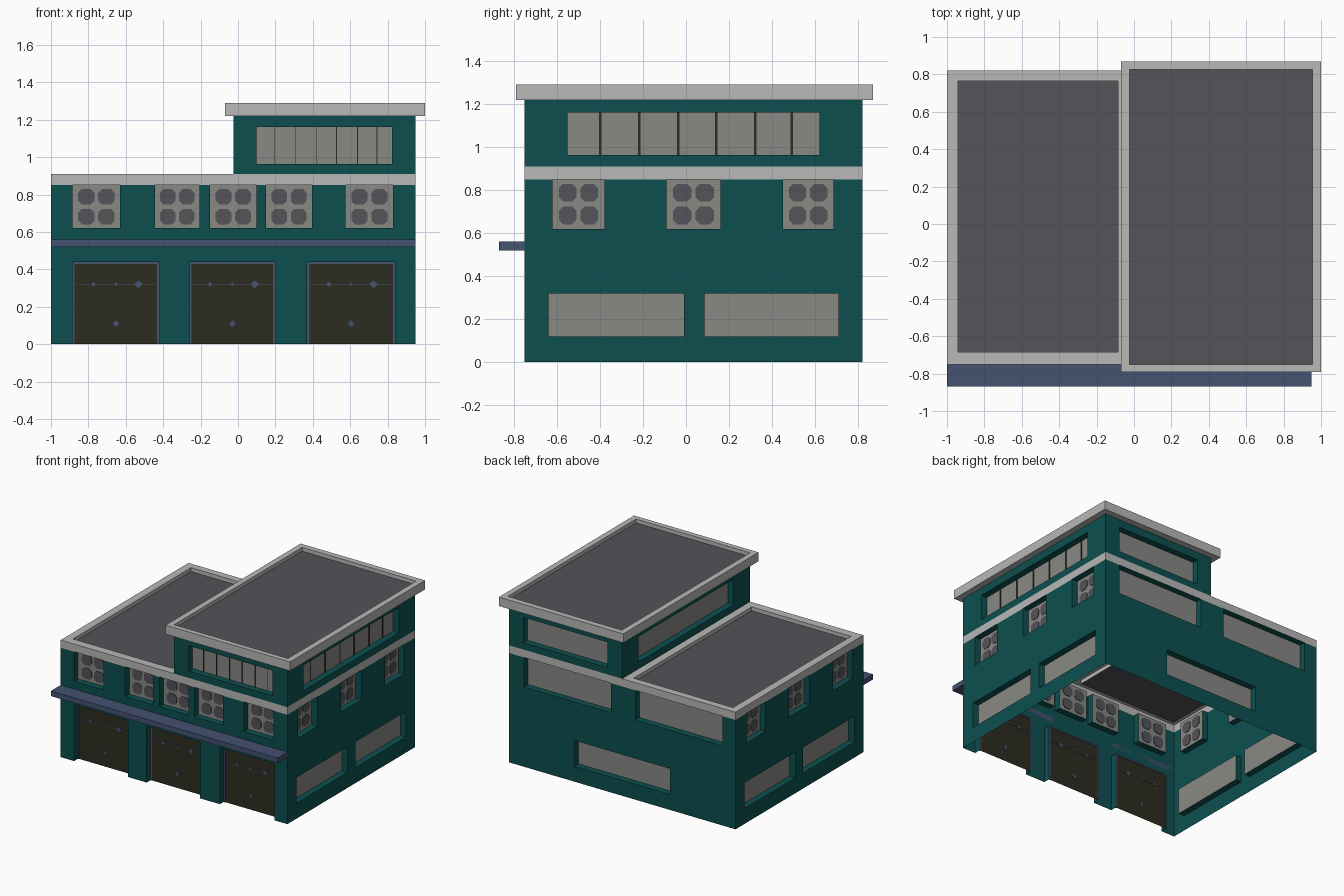
import bpy, bmesh
from mathutils import Vector

if "Cube" in bpy.data.objects:
    bpy.data.objects.remove(bpy.data.objects["Cube"])


def mat(name, rgb):
    m = bpy.data.materials.new(name)
    m.diffuse_color = (*rgb, 1)
    m.use_nodes = True
    m.node_tree.nodes["Principled BSDF"].inputs["Base Color"].default_value = m.diffuse_color
    return m


TEAL = mat("teal wall", (0.004, 0.078, 0.078))
TRIM = mat("light grey trim", (0.48, 0.48, 0.475))
GLASS = mat("window grey", (0.246, 0.246, 0.231))
ROOF = mat("dark grey", (0.088, 0.088, 0.1))
BLUE = mat("slate blue", (0.058, 0.085, 0.165))
DOOR = mat("dark olive", (0.027, 0.025, 0.0144))

X0, X1, Y0, Y1 = -1.0, 0.95, -0.75, 0.82    # main walls
XU = -0.025                                # left wall of upper storey
DEPTH = 0.05                               # recess of openings


class Side:
    """Wall frame: u runs along the wall, z up, d outwards."""
    def __init__(self, name, origin, u, n):
        self.name, self.o, self.u, self.n = name, Vector(origin), Vector(u), Vector(n)

    def at(self, u, z, d=0.0):
        return self.o + self.u * u + self.n * d + Vector((0, 0, z))


def build(name, faces, material):
    bm = bmesh.new()
    for f in faces:
        bm.faces.new([bm.verts.new(p) for p in f])
    bmesh.ops.remove_doubles(bm, verts=bm.verts, dist=1e-5)
    me = bpy.data.meshes.new(name)
    bm.to_mesh(me)
    bm.free()
    me.materials.append(material)
    ob = bpy.data.objects.new(name, me)
    bpy.context.collection.objects.link(ob)
    return ob


def rect(s, u0, z0, u1, z1, d=0.0):
    return [s.at(u0, z0, d), s.at(u1, z0, d), s.at(u1, z1, d), s.at(u0, z1, d)]


def wall(s, u0, u1, z0, z1, holes):
    """Thin wall with rectangular openings and their recess sides."""
    us = sorted({u0, u1, *[h[0] for h in holes], *[h[2] for h in holes]})
    zs = sorted({z0, z1, *[h[1] for h in holes], *[h[3] for h in holes]})
    faces = []
    for a, b in zip(us, us[1:]):
        for c, e in zip(zs, zs[1:]):
            mu, mz = (a + b) / 2, (c + e) / 2
            if not any(h[0] < mu < h[2] and h[1] < mz < h[3] for h in holes):
                faces.append(rect(s, a, c, b, e))
    for h in holes:
        f, r = rect(s, *h), rect(s, *h, -DEPTH)
        for i in range(4):
            if i == 0 and h[1] == 0:
                continue                   # doors are open at the ground
            j = (i + 1) % 4
            faces.append([f[i], f[j], r[j], r[i]])
    build(s.name + "_wall", faces, TEAL)


def plates(name, s, polys, material, t=0.004):
    """Thin plates lying on the recess back, showing on both sides."""
    faces = []
    for poly in polys:
        a = [s.at(u, z, -DEPTH + t) for u, z in poly]
        b = [s.at(u, z, -DEPTH - t) for u, z in poly]
        faces += [a, b[::-1]]
        for i in range(len(a)):
            j = (i + 1) % len(a)
            faces.append([a[j], a[i], b[i], b[j]])
    build(name, faces, material)


def box_poly(u0, z0, u1, z1):
    return [(u0, z0), (u1, z0), (u1, z1), (u0, z1)]


def octagon(u, z, w, h, c):
    return [(u - w + c, z - h), (u + w - c, z - h), (u + w, z - h + c), (u + w, z + h - c),
            (u + w - c, z + h), (u - w + c, z + h), (u - w, z + h - c), (u - w, z - h + c)]


def glass(s, holes, name="_windows", material=GLASS):
    build(s.name + name, [rect(s, *h, -DEPTH) for h in holes], material)


def pane_windows(s, holes):
    """Square windows with four dark panes."""
    polys = []
    for u0, z0, u1, z1 in holes:
        w, h = u1 - u0, z1 - z0
        for i in (0.29, 0.71):
            for k in (0.27, 0.73):
                polys.append(octagon(u0 + i * w, z0 + k * h, 0.17 * w, 0.18 * h, 0.02))
    plates(s.name + "_panes", s, polys, ROOF)


def bars(s, h, positions, half):
    plates(s.name + "_window_bars", s,
           [box_poly(u - half, h[1], u + half, h[3]) for u in positions], DOOR)


def flip(holes):
    return [(-u1, z0, -u0, z1) for u0, z0, u1, z1 in holes]


def rim(name, outer, inner, z0, z1, zr, under=None):
    """Flat roof edge with a sunken roof."""
    def ring(r, z):
        return [Vector(p) for p in ((r[0], r[2], z), (r[1], r[2], z), (r[1], r[3], z), (r[0], r[3], z))]
    loops = [ring(outer, z0), ring(outer, z1), ring(inner, z1), ring(inner, zr)]
    if under:
        loops.insert(0, ring(under, z0))
    faces = [[a[i], a[(i + 1) % 4], b[(i + 1) % 4], b[i]]
             for a, b in zip(loops, loops[1:]) for i in range(4)]
    build(name + "_trim", faces, TRIM)
    build(name, [ring(inner, zr)], ROOF)


front = Side("front", (0, Y0, 0), (1, 0, 0), (0, -1, 0))
right = Side("right", (X1, 0, 0), (0, 1, 0), (1, 0, 0))
back = Side("back", (0, Y1, 0), (-1, 0, 0), (0, 1, 0))
left = Side("left", (X0, 0, 0), (0, -1, 0), (-1, 0, 0))

# Front: three garage doors and five windows
doors = [(-0.885, 0, -0.42, 0.44), (-0.26, 0, 0.2, 0.44), (0.37, 0, 0.84, 0.44)]
wins = [(a, 0.62, b, 0.85) for a, b in
        ((-0.885, -0.63), (-0.445, -0.205), (-0.15, 0.1), (0.15, 0.395), (0.575, 0.83))]
wall(front, X0, X1, 0, 0.85, doors + wins)
glass(front, wins)
pane_windows(front, wins)
glass(front, doors, "_garage_doors", DOOR)
trim = []
for u0, z0, u1, z1 in doors:
    m = (u0 + u1) / 2
    trim += [box_poly(u0, 0, u0 + 0.012, z1), box_poly(u1 - 0.012, 0, u1, z1),
             box_poly(u0 + 0.012, z1 - 0.012, u1 - 0.012, z1),
             box_poly(u0 + 0.012, 0.318, u1 - 0.012, 0.323)]
    for u, z, r in ((m - 0.12, 0.32, 0.014), (m, 0.32, 0.01), (m + 0.12, 0.32, 0.022), (m, 0.11, 0.018)):
        trim.append([(u - r, z), (u, z - r), (u + r, z), (u, z + r)])
plates("garage_door_trim", front, trim, BLUE)

# Right and left: three square windows over two wide ones
wins = [(a, 0.62, b, 0.85) for a, b in ((-0.62, -0.38), (-0.09, 0.16), (0.45, 0.685))]
wide = [(-0.64, 0.12, -0.01, 0.32), (0.085, 0.12, 0.71, 0.32)]
wall(right, Y0, Y1, 0, 0.85, wins + wide)
glass(right, wins + wide)
pane_windows(right, wins)
wall(left, -Y1, -Y0, 0, 0.85, flip(wins + wide))
glass(left, flip(wins + wide))
pane_windows(left, flip(wins))

# Back: three wide windows
wide = flip([(0.07, 0.62, 0.82, 0.85), (-0.89, 0.62, -0.14, 0.85), (-0.435, 0.12, 0.385, 0.32)])
wall(back, -X1, -X0, 0, 0.85, wide)
glass(back, wide)

# Upper storey: one long window on each side
for s, u0, u1, h, half in (
        (Side("upper_front", front.o, front.u, front.n), XU, X1, (0.1, 0.963, 0.823, 1.16), 0.002),
        (Side("upper_right", right.o, right.u, right.n), Y0, Y1, (-0.55, 0.963, 0.62, 1.16), 0.006),
        (Side("upper_back", back.o, back.u, back.n), -X1, -XU, (-0.823, 0.963, -0.1, 1.16), 0),
        (Side("upper_left", (XU, 0, 0), left.u, left.n), -Y1, -Y0, (-0.62, 0.963, 0.55, 1.16), 0)):
    wall(s, u0, u1, 0.91, 1.22, [h])
    glass(s, [h])
    if half:
        w = h[2] - h[0]
        bars(s, h, [h[0] + w * k for k in (0.13, 0.285, 0.44, 0.59, 0.745, 0.89)], half)

# Roofs: low roof edge flush with the walls, upper one overhanging
rim("low_roof", (X0, XU, Y0, Y1), (-0.94, -0.085, -0.685, 0.765), 0.91, 0.91, 0.88)
rim("upper_roof", (-0.07, 1.0, -0.79, 0.87), (-0.025, 0.955, -0.75, 0.825),
    1.22, 1.29, 1.26, under=(XU, X1, Y0, Y1))

# Grey band around the top of the main storey
build("wall_band", [rect(front, X0, 0.85, X1, 0.91), rect(right, Y0, 0.85, Y1, 0.91),
                    rect(back, -X1, 0.85, -X0, 0.91), rect(left, -Y1, 0.85, -Y0, 0.91)], TRIM)

# Canopy over the garage doors
bpy.ops.mesh.primitive_cube_add(size=1, location=((X0 + X1) / 2, -0.81, 0.54))
canopy = bpy.context.object
canopy.name = "canopy"
canopy.scale = (X1 - X0, 0.12, 0.04)
canopy.data.materials.append(BLUE)
